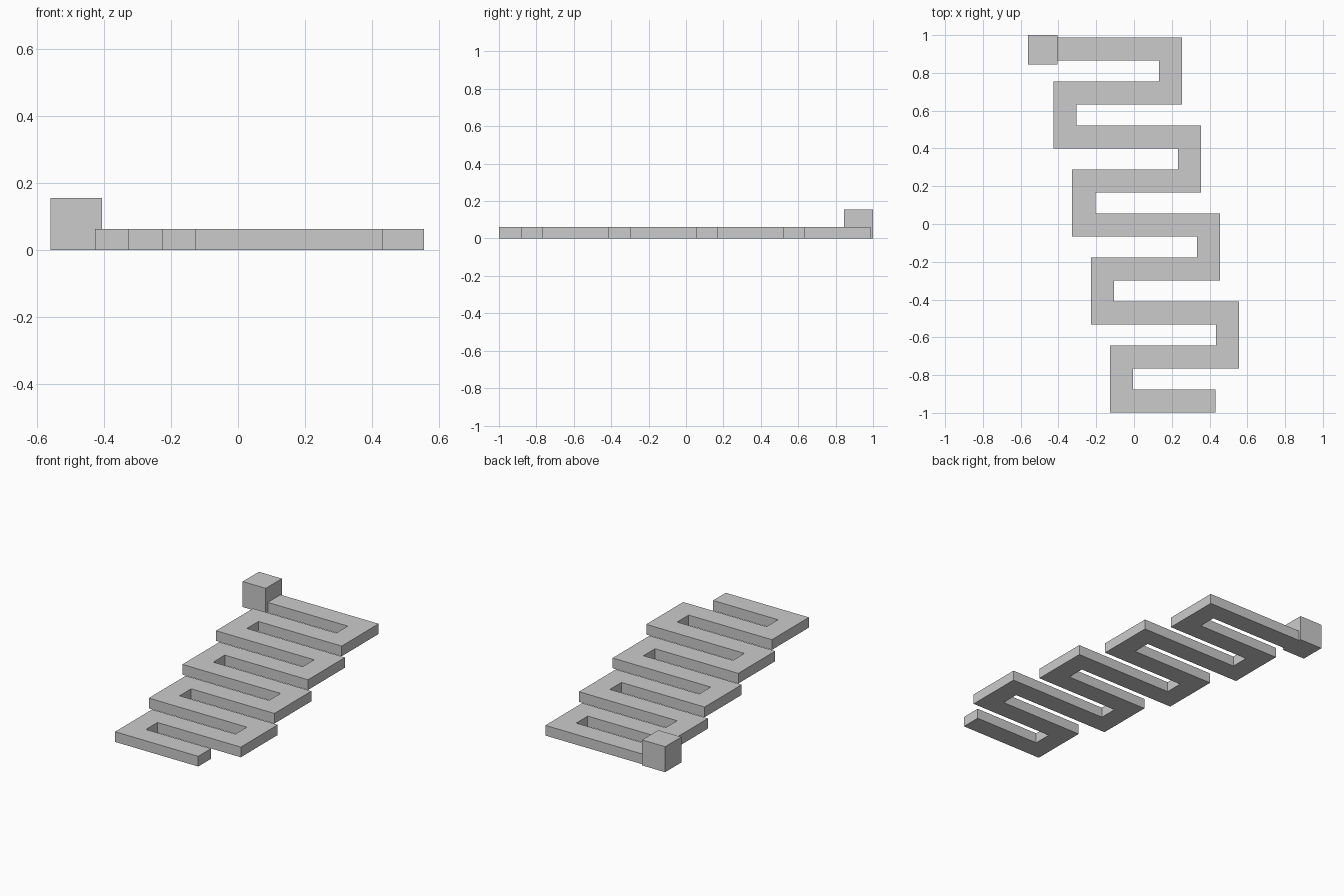
import bpy, bmesh
from mathutils import Vector

if "Cube" in bpy.data.objects:
    bpy.data.objects.remove(bpy.data.objects["Cube"])

ROWS, PITCH, WIDTH, HEIGHT = 9, 0.233, 0.122, 0.062
TOP_Y, RIGHT_X, LEFT_X, STEP = 0.926, 0.194, -0.366, 0.1

# Centre line of the winding body: each full wave shifts right by STEP
path = [Vector((-0.405, TOP_Y))]
for i in range(ROWS - 1):
    x = (LEFT_X if i % 2 else RIGHT_X) + STEP * (i // 2)
    path += [Vector((x, TOP_Y - PITCH * i)), Vector((x, TOP_Y - PITCH * (i + 1)))]
path.append(Vector((0.432, TOP_Y - PITCH * (ROWS - 1))))


def ribbon(name, pts, width, height):
    """Square-cornered strip of constant width along a path, standing on z = 0."""
    bm = bmesh.new()
    dirs = [(b - a).normalized() for a, b in zip(pts, pts[1:])]
    rings = []
    for i, p in enumerate(pts):
        d0, d1 = dirs[max(i - 1, 0)], dirs[min(i, len(dirs) - 1)]
        n = Vector((-d0.y, d0.x))
        if d0 != d1:
            n += Vector((-d1.y, d1.x))  # mitre of a right-angle corner
        off = n * width / 2
        rings.append([bm.verts.new((*(p + s * off), z))
                      for s, z in ((1, 0), (-1, 0), (-1, height), (1, height))])
    for a, b in zip(rings, rings[1:]):
        for k in range(4):
            bm.faces.new((a[k], a[(k + 1) % 4], b[(k + 1) % 4], b[k]))
    bm.faces.new(rings[0])
    bm.faces.new(rings[-1])
    bmesh.ops.recalc_face_normals(bm, faces=bm.faces)
    me = bpy.data.meshes.new(name)
    bm.to_mesh(me)
    bm.free()
    ob = bpy.data.objects.new(name, me)
    bpy.context.collection.objects.link(ob)
    return ob


# Winding body
ribbon("winding_body", path, WIDTH, HEIGHT)

# Cube head at the upper end
size = 0.155
bpy.ops.mesh.primitive_cube_add(size=size, location=(-0.4825, 1 - size / 2, size / 2))
bpy.context.object.name = "head_block"
